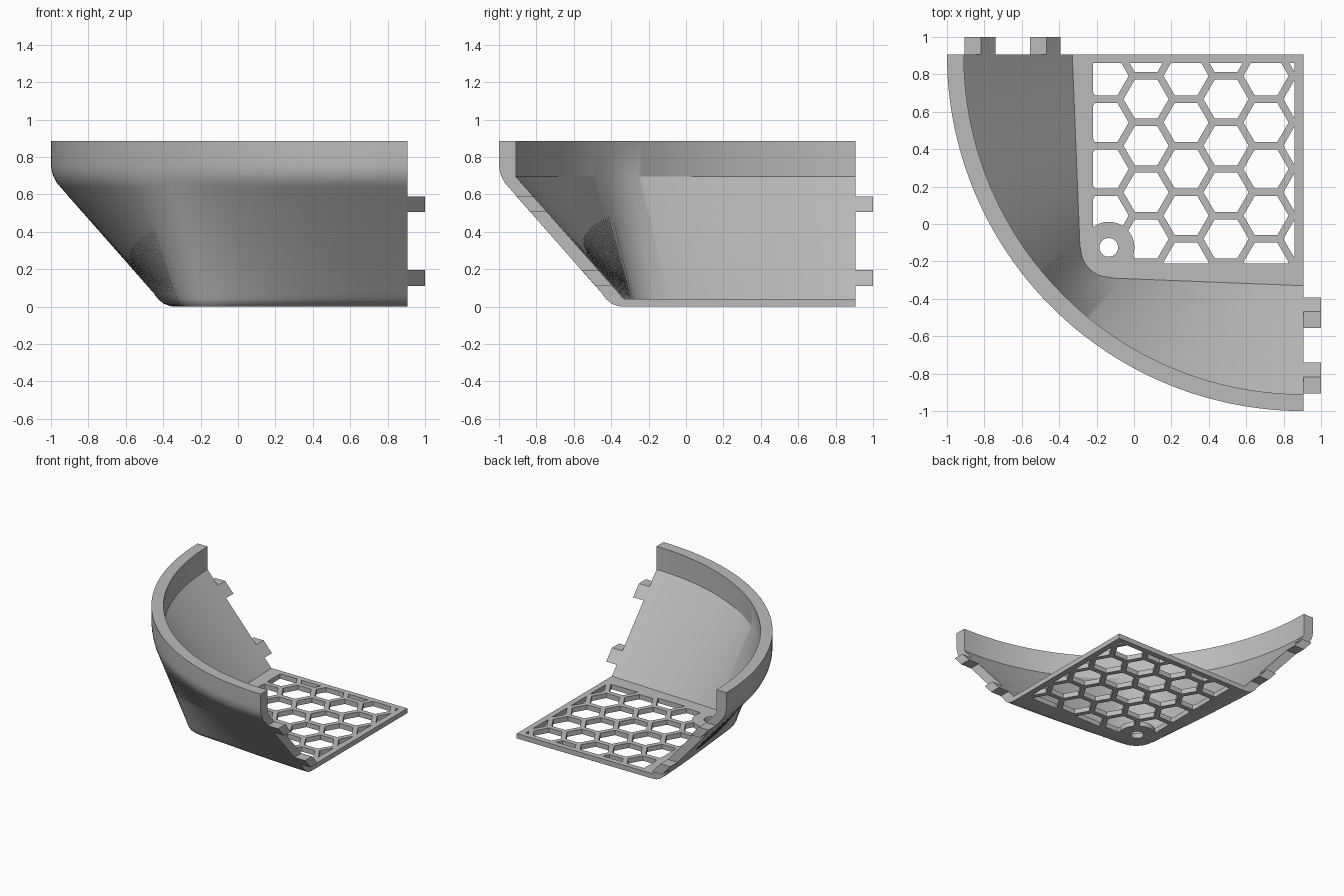
import bpy, bmesh
from math import sin, cos, pi, sqrt, radians
from mathutils import Vector

cube = bpy.data.objects.get("Cube")
if cube:
    bpy.data.objects.remove(cube, do_unlink=True)

grey = bpy.data.materials.new("plain grey")
grey.use_nodes = True
colour = (0.5, 0.5, 0.5, 1)
grey.diffuse_color = colour
grey.node_tree.nodes["Principled BSDF"].inputs["Base Color"].default_value = colour

C = 0.905            # inner corner of the quarter tray, on both axes
RIM, RIM_IN = 1.905, 1.815
FLOOR, TOP, STEP = 0.04, 0.885, 0.695
STEPS = 120


def make_object(name, bm):
    bmesh.ops.recalc_face_normals(bm, faces=bm.faces)
    mesh = bpy.data.meshes.new(name)
    bm.to_mesh(mesh)
    bm.free()
    obj = bpy.data.objects.new(name, mesh)
    obj.data.materials.append(grey)
    bpy.context.collection.objects.link(obj)
    return obj


def prism(name, outline, direction):
    bm = bmesh.new()
    face = bm.faces.new([bm.verts.new(p) for p in outline])
    extrude(bm, [face], direction)
    return make_object(name, bm)


def extrude(bm, faces, direction):
    new = bmesh.ops.extrude_face_region(bm, geom=faces, use_keep_orig=True)["geom"]
    verts = [v for v in new if isinstance(v, bmesh.types.BMVert)]
    bmesh.ops.translate(bm, verts=verts, vec=direction)


def ring(x, y, z, r, n, turn=0):
    return [(x + r * cos(turn + 2 * pi * i / n), y + r * sin(turn + 2 * pi * i / n), z)
            for i in range(n)]


def cut(obj, cutter):
    mod = obj.modifiers.new("cut", "BOOLEAN")
    mod.operation, mod.solver, mod.object = "DIFFERENCE", "EXACT", cutter
    cutter.hide_render = True
    bpy.context.view_layer.objects.active = obj
    bpy.ops.object.modifier_apply(modifier=mod.name)
    bpy.data.objects.remove(cutter, do_unlink=True)


def floor_radius(a):
    """Distance from the corner to the rounded-square floor edge."""
    a = min(a, pi / 2 - a)
    if a < radians(41.2):
        return 1.235 / (cos(a) + 0.04 * sin(a))
    c, r = 1.037, 0.152
    along = c * (cos(a) + sin(a))
    return along + sqrt(along ** 2 - 2 * c * c + r * r)


# Tray: one wall section swept around the corner, closed by flat floor faces
outer = [(0, 0), (.05, .003), (.1, .016), (.145, .04), (.18, .072), (.925, .64),
         (.955, .664), (.98, .695), (.995, .727), (1, .76), (1, TOP)]
bm = bmesh.new()
sections = []
for i in range(STEPS + 1):
    a = pi / 2 * i / STEPS
    rf = floor_radius(a)
    section = [(rf + u * (RIM - rf), z) for u, z in outer]
    section += [(RIM_IN, TOP), (RIM_IN, STEP), (rf, FLOOR)]
    sections.append([bm.verts.new((C - r * cos(a), C - r * sin(a), z)) for r, z in section])
for s, t in zip(sections, sections[1:]):
    for k in range(len(s) - 1):
        bm.faces.new((s[k], s[k + 1], t[k + 1], t[k]))
low, high = bm.verts.new((C, C, 0)), bm.verts.new((C, C, FLOOR))
bm.faces.new([s[0] for s in sections] + [low])
bm.faces.new([s[-1] for s in sections] + [high])
for end in (sections[0], sections[-1]):
    bm.faces.new(end + [high, low])
tray = make_object("tray", bm)

# Honeycomb openings, trimmed to a rectangular window
PITCH, COLUMN = 0.249, 0.2137
bm = bmesh.new()
for col in range(6):
    for row in range(6):
        x = -0.149 + col * COLUMN
        y = -0.204 + row * PITCH + (PITCH / 2 if col % 2 else 0)
        if col or row:
            bm.faces.new([bm.verts.new(p) for p in ring(x, y, -0.1, 0.1207, 6)])
for co, no in (((-.22, 0, 0), (-1, 0, 0)), ((.857, 0, 0), (1, 0, 0)),
               ((0, -.21, 0), (0, -1, 0)), ((0, .86, 0), (0, 1, 0))):
    geom = bm.verts[:] + bm.edges[:] + bm.faces[:]
    bmesh.ops.bisect_plane(bm, geom=geom, plane_co=co, plane_no=no, clear_outer=True)
extrude(bm, bm.faces[:], Vector((0, 0, 0.2)))
holes = make_object("honeycomb_cutter", bm)

# Solid boss around the screw hole
BX, BY = -0.135, -0.125
cut(holes, prism("boss_cutter", ring(BX, BY, -0.2, 0.137, 48), Vector((0, 0, 0.4))))
cut(tray, holes)
cut(tray, prism("screw_hole_cutter", ring(BX, BY, -0.1, 0.05, 32), Vector((0, 0, 0.2))))

bpy.ops.object.select_all(action="DESELECT")
tray.select_set(True)
bpy.context.view_layer.objects.active = tray
bpy.ops.object.shade_smooth_by_angle(angle=radians(28))


# Joining tabs on both cut ends, following the wall slope
def slope(z):
    return -0.33 - 0.58 * (z - FLOOR) / (STEP - FLOOR)


for label, lo, hi in (("lower", .11, .195), ("upper", .505, .59)):
    pts = [(slope(lo) - .09, lo), (slope(lo), lo), (slope(hi), hi), (slope(hi) - .09, hi)]
    prism(label + "_side_tab", [(C - .01, w, z) for w, z in pts], Vector((.105, 0, 0)))
    prism(label + "_back_tab", [(w, C - .01, z) for w, z in pts], Vector((0, .105, 0)))
